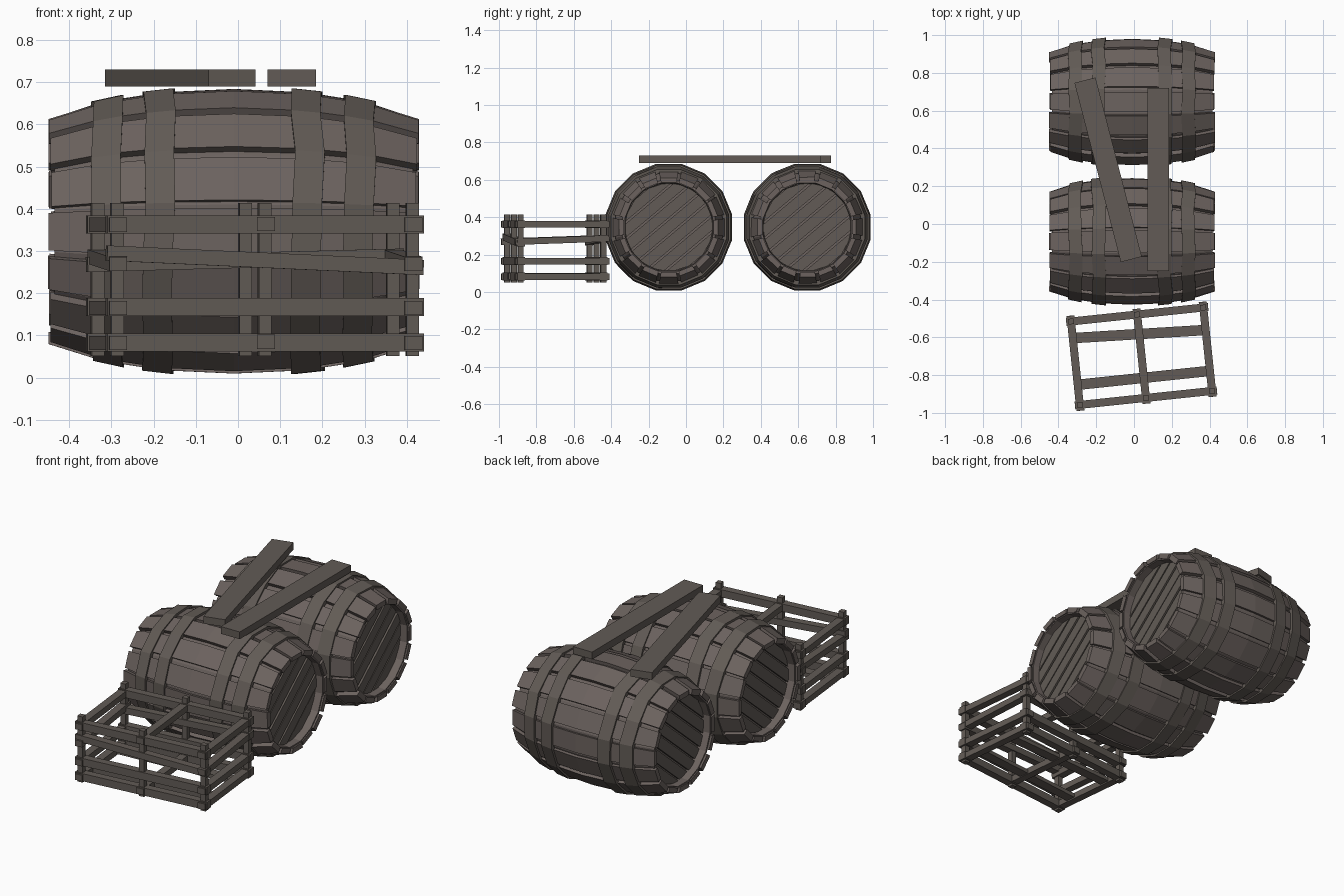
import bpy, bmesh, math, random
from mathutils import Matrix, Vector

if "Cube" in bpy.data.objects:
    bpy.data.objects.remove(bpy.data.objects["Cube"])

random.seed(4)


def material(name, rgb):
    m = bpy.data.materials.new(name)
    m.diffuse_color = (*rgb, 1)
    m.use_nodes = True
    m.node_tree.nodes["Principled BSDF"].inputs["Base Color"].default_value = m.diffuse_color
    return m


BARREL = material("barrel wood", (0.150, 0.124, 0.114))
PLANK = material("plank wood", (0.122, 0.105, 0.092))


def finish(bm, name, mat, loc=(0, 0, 0), rot_z=0.0):
    bmesh.ops.recalc_face_normals(bm, faces=bm.faces)
    me = bpy.data.meshes.new(name)
    bm.to_mesh(me)
    bm.free()
    me.materials.append(mat)
    ob = bpy.data.objects.new(name, me)
    ob.location = loc
    ob.rotation_euler = (0, 0, rot_z)
    bpy.context.collection.objects.link(ob)
    return ob


def polar(x, r, a):
    return Vector((x, r * math.cos(a), r * math.sin(a)))


def loft(bm, rings, closed=False):
    """Skin a list of equal point rings; cap the ends unless closed."""
    vr = [[bm.verts.new(p) for p in ring] for ring in rings]
    n = len(vr[0])
    pairs = list(zip(vr, vr[1:])) + ([(vr[-1], vr[0])] if closed else [])
    for a, b in pairs:
        for i in range(n):
            j = (i + 1) % n
            bm.faces.new((a[i], a[j], b[j], b[i]))
    if not closed:
        bm.faces.new(vr[0])
        bm.faces.new(vr[-1])


def box(bm, size, loc, tilt=0.0, axis='Y'):
    mat = Matrix.Translation(loc) @ Matrix.Rotation(tilt, 4, axis) @ Matrix.Diagonal((*size, 1))
    bmesh.ops.create_cube(bm, size=1, matrix=mat)


# Barrel outline: half length and radius
PROFILE = [(-0.432, 0.270), (-0.31, 0.311), (-0.17, 0.333), (0, 0.341),
           (0.17, 0.333), (0.31, 0.311), (0.432, 0.270)]
N = 16


def radius(x):
    for (x0, r0), (x1, r1) in zip(PROFILE, PROFILE[1:]):
        if x0 <= x <= x1:
            return r0 + (r1 - r0) * (x - x0) / (x1 - x0)
    return PROFILE[-1][1]


def barrel(label, y, phase):
    loc = (-0.01, y, 0.347)
    step = 2 * math.pi / N

    # Staves: bowed boards with uneven gaps and depths
    bm = bmesh.new()
    for k in range(N):
        a0 = phase + k * step + random.uniform(0.02, 0.05)
        a1 = phase + (k + 1) * step - random.uniform(0.02, 0.05)
        dr, dx = random.uniform(-0.005, 0.003), random.uniform(-0.008, 0.004)
        rings = []
        for x, r in PROFILE:
            x += math.copysign(dx, x) if abs(x) > 0.4 else 0
            ri = r - 0.028
            rings.append([polar(x, r + dr, a0), polar(x, r + dr, a1),
                          polar(x, ri, a1), polar(x, ri, a0)])
        loft(bm, rings)
    finish(bm, label + "_staves", BARREL, loc)

    # Inner shell with recessed ends, seen through the gaps
    bm = bmesh.new()
    shell = [(-0.375, 0.236), (-0.425, 0.240)]
    shell += [(x * 0.983, r - 0.017) for x, r in PROFILE]
    shell += [(0.425, 0.240), (0.375, 0.236)]
    loft(bm, [[polar(x, r, phase + i * step) for i in range(N)] for x, r in shell])
    finish(bm, label + "_inner_shell", BARREL, loc)

    # Hoops
    bm = bmesh.new()
    for cx in (-0.300, -0.178, 0.175, 0.297):
        rings = []
        wob = [random.uniform(-0.006, 0.006) for _ in range(N)]
        for dx, off in ((-0.035, 0.011), (0.035, 0.011), (0.035, -0.012), (-0.035, -0.012)):
            rings.append([polar(cx + dx + wob[i], radius(cx + dx) + off, phase + i * step)
                          for i in range(N)])
        loft(bm, rings, closed=True)
    finish(bm, label + "_hoops", PLANK, loc)

    # Heads made of diagonal boards
    bm = bmesh.new()
    R, count, ang = 0.234, 7, math.radians(40)
    w = 2 * R / count
    for side in (-1, 1):
        for k in range(count):
            v0, v1 = -R + k * w + 0.005, -R + (k + 1) * w - 0.005
            outline = []
            for v, s in ((v0, -1), (v0, 1), ((v0 + v1) / 2, 1),
                         (v1, 1), (v1, -1), ((v0 + v1) / 2, -1)):
                u = s * math.sqrt(max(R * R - v * v, 0))
                outline.append((u * math.cos(ang) - v * math.sin(ang),
                                u * math.sin(ang) + v * math.cos(ang)))
            face_x = 0.388 + random.uniform(-0.003, 0.003)
            loft(bm, [[Vector((side * x, p, q)) for p, q in outline] for x in (0.37, face_x)])
    finish(bm, label + "_heads", PLANK, loc)


barrel("front_barrel", -0.092, math.radians(11.25))
barrel("back_barrel", 0.648, math.radians(11.25))

# Loose planks lying across both barrels
for name, x, y, length, rot in (("straight_plank", 0.128, 0.235, 0.97, 0.0),
                                ("slanted_plank", -0.137, 0.287, 0.98, 14.5)):
    bm = bmesh.new()
    box(bm, (0.115, length, 0.04), (0, 0, 0))
    finish(bm, name, PLANK, (x, y, 0.71), math.radians(rot))

# Crate, built square and then turned slightly
CRATE = (0.04, -0.70, 0)
TURN = math.radians(6)
HX, HY = 0.352, 0.222

bm = bmesh.new()
for x in (-HX, 0, HX):
    for y in (-HY, HY):
        box(bm, (0.030, 0.030, 0.363), (x, y, 0.2325))
finish(bm, "crate_posts", PLANK, CRATE, TURN)

bm = bmesh.new()
for y in (-HY, HY):
    for z, tilt in ((0.363, 0), (0.278, 2.6 if y < 0 else -1.5), (0.167, 0), (0.083, 0)):
        box(bm, (0.755, 0.042, 0.042 if z != 0.278 else 0.036), (0, y, z), math.radians(tilt))
finish(bm, "crate_long_slats", PLANK, CRATE, TURN)

bm = bmesh.new()
for x in (-HX, HX):
    for z, tilt in ((0.362, 0), (0.278, 2), (0.165, 0), (0.082, 0)):
        box(bm, (0.042, 0.505, 0.034), (x, 0, z), math.radians(tilt), 'X')
for z in (0.364, 0.085):
    box(bm, (0.042, 0.505, 0.034), (0, 0, z))
finish(bm, "crate_cross_bars", PLANK, CRATE, TURN)

bm = bmesh.new()
for y, rot in ((-0.115, 0), (0.118, -2.5)):
    box(bm, (0.745, 0.055, 0.022), (0, y, 0.083), math.radians(rot), 'Z')
finish(bm, "crate_floor_slats", PLANK, CRATE, TURN)
